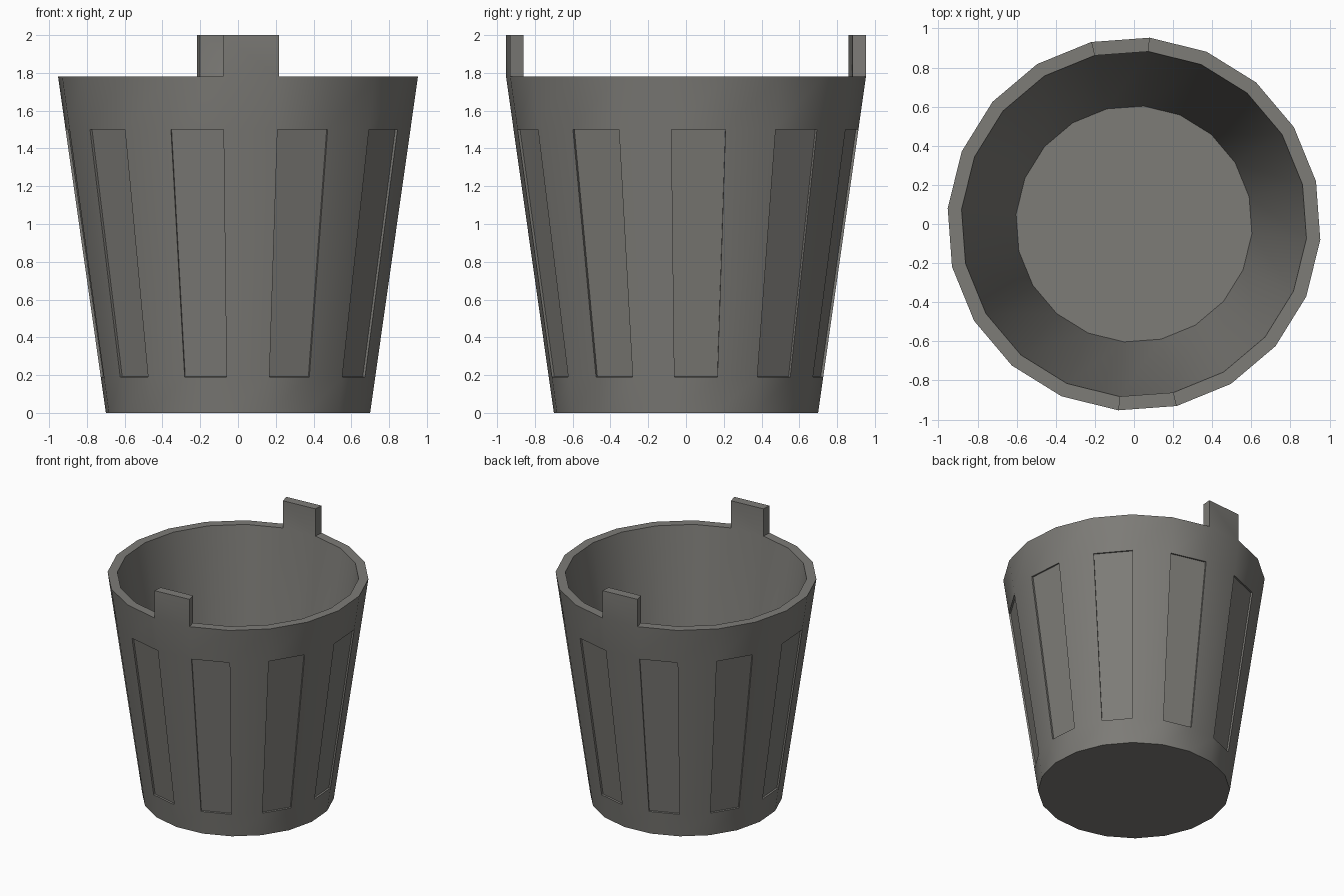
import bpy, bmesh, math
from mathutils import Vector

if "Cube" in bpy.data.objects:
    bpy.data.objects.remove(bpy.data.objects["Cube"])

SIDES = 20
OFFSET = math.radians(-4.8)

grey = bpy.data.materials.new("dark warm grey")
grey.diffuse_color = (0.205, 0.200, 0.185, 1)
grey.use_nodes = True
grey.node_tree.nodes["Principled BSDF"].inputs["Base Color"].default_value = grey.diffuse_color

bm = bmesh.new()


def ring(radius, z):
    return [bm.verts.new((radius * math.cos(OFFSET + math.tau * i / SIDES),
                          radius * math.sin(OFFSET + math.tau * i / SIDES), z))
            for i in range(SIDES)]


def bridge(lower, upper):
    return [bm.faces.new((lower[i], lower[(i + 1) % SIDES],
                          upper[(i + 1) % SIDES], upper[i]))
            for i in range(SIDES)]


def outer_radius(z):
    return 0.702 + (0.956 - 0.702) * z / 1.78


def push(face, offset):
    # extrude one face by the given offset
    res = bmesh.ops.extrude_discrete_faces(bm, faces=[face])
    bmesh.ops.translate(bm, verts=res["faces"][0].verts[:], vec=offset)


# Bucket shell: outer wall bands, rim, inner wall and floor
rings = [ring(outer_radius(z), z) for z in (0, 0.19, 1.5, 1.78)]
rings += [ring(0.885, 1.78), ring(0.605, 0.1)]
bands = [bridge(a, b) for a, b in zip(rings, rings[1:])]
bm.faces.new(list(reversed(rings[0])))
bm.faces.new(rings[-1])
bm.normal_update()

panels = bands[1][0::2]
tabs = [bands[3][5], bands[3][15]]

# Recessed panels on every other side
for f in panels:
    push(f, f.normal * -0.014)

# Upright tabs on the rim, front and back
for f in tabs:
    push(f, Vector((0, 0, 0.22)))

bmesh.ops.recalc_face_normals(bm, faces=bm.faces[:])
mesh = bpy.data.meshes.new("bucket")
bm.to_mesh(mesh)
bm.free()
mesh.materials.append(grey)
bucket = bpy.data.objects.new("bucket", mesh)
bpy.context.collection.objects.link(bucket)

# Smooth round walls, sharp rims and panel edges
bpy.context.view_layer.objects.active = bucket
bucket.select_set(True)
bpy.ops.object.shade_smooth_by_angle(angle=math.radians(30))
